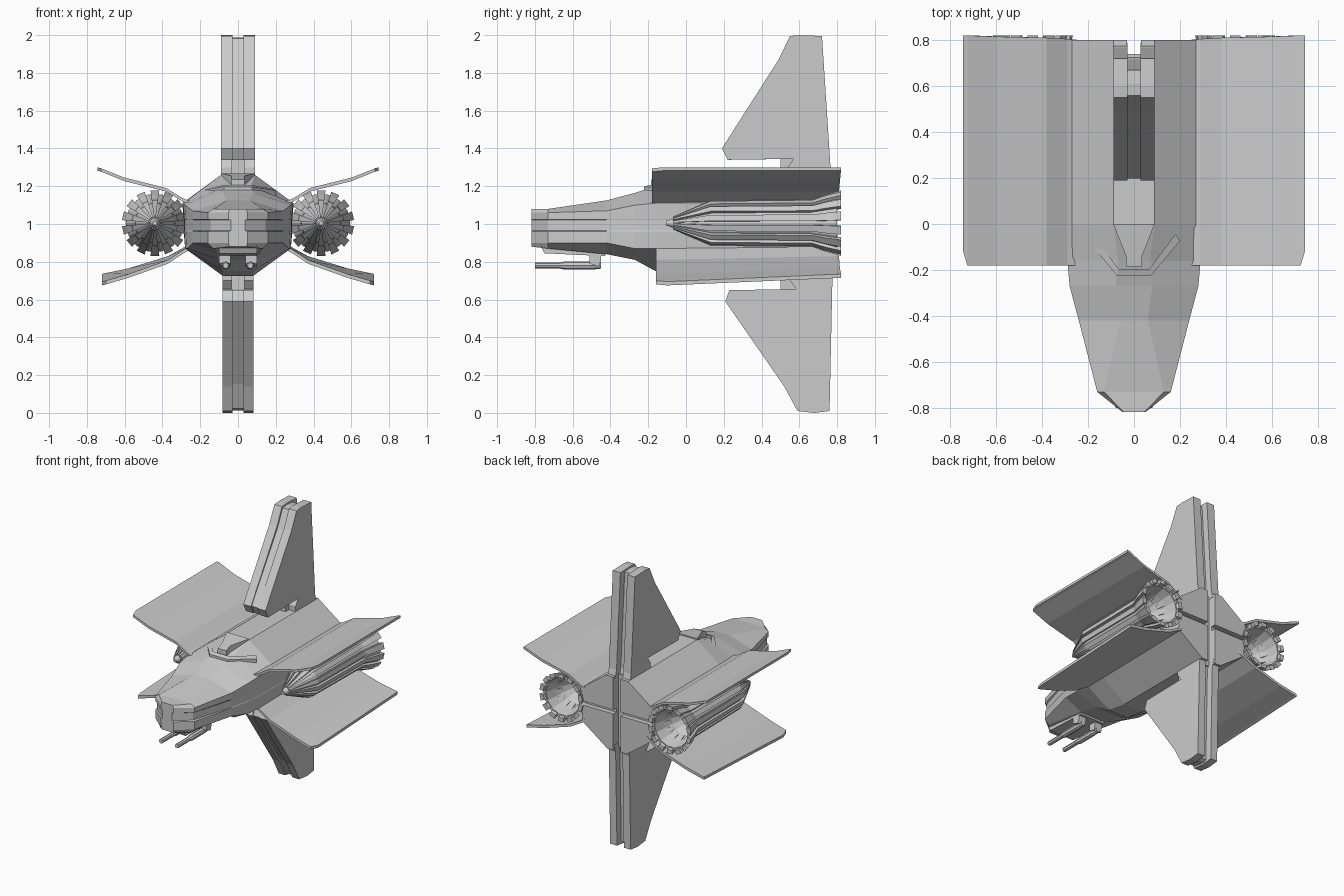
import bpy, bmesh
from math import sin, cos, pi

if "Cube" in bpy.data.objects:
    bpy.data.objects.remove(bpy.data.objects["Cube"])


def make(name, verts, faces):
    me = bpy.data.meshes.new(name)
    me.from_pydata(verts, [], faces)
    bm = bmesh.new()
    bm.from_mesh(me)
    bmesh.ops.recalc_face_normals(bm, faces=bm.faces)
    bm.to_mesh(me)
    bm.free()
    ob = bpy.data.objects.new(name, me)
    bpy.context.collection.objects.link(ob)
    return ob


def loft(name, rings, cap=True):
    """Skin a list of equal-length closed rings."""
    n = len(rings[0])
    faces = [(i*n + j, i*n + (j+1) % n, (i+1)*n + (j+1) % n, (i+1)*n + j)
             for i in range(len(rings) - 1) for j in range(n)]
    if cap:
        faces += [tuple(range(n)), tuple(range((len(rings)-1)*n, len(rings)*n))]
    return make(name, [v for r in rings for v in r], faces)


def side_slab(name, profile, x0, x1):
    """Extrude a (y, z) profile across x."""
    return loft(name, [[(x, y, z) for y, z in profile] for x in (x0, x1)])


def box(name, x, y, z):
    return side_slab(name, [(y[0], z[0]), (y[1], z[0]), (y[1], z[1]), (y[0], z[1])], *x)


def mirror(ob):
    m = ob.modifiers.new("mirror", 'MIRROR')
    m.use_axis = (True, False, False)
    e = bpy.data.objects.new(ob.name + "_centre", None)
    bpy.context.collection.objects.link(e)
    e.hide_render = True
    m.mirror_object = e


# Hull: y, top (x, z), shoulder (x, z), lower side (x, z), belly (x, z), groove depth
sections = [
    (-.818, .045, 1.08, .05, 1.06, .05, .90, .045, .88, .012),
    (-.73, .13, 1.08, .16, 1.06, .16, .90, .13, .87, .015),
    (-.42, .06, 1.125, .24, 1.07, .24, .90, .11, .84, .002),
    (-.27, .08, 1.165, .28, 1.10, .27, .87, .10, .81, .002),
    (-.16, .07, 1.20, .29, 1.11, .28, .87, .08, .75, .002),
    (.0, .09, 1.26, .295, 1.11, .28, .87, .08, .725, .002),
    (.80, .09, 1.26, .295, 1.11, .28, .87, .08, .725, .002)]
rings = []
for y, xt, zt, xs, zs, xl, zl, xb, zb, d in sections:
    xm = (xs + xl) / 2
    half = [(xt, zt), (xs, zs), (xm, 1.025), (xm-d, 1.02), (xm-d, .965), (xm, .96), (xl, zl), (xb, zb)]
    rings.append([(x, y, z) for x, z in half] + [(-x, y, z) for x, z in reversed(half)])
hull = loft("hull", rings)

# Cross-shaped groove in the hull's rear face
for name, x, y, z in (("groove_upright", (-.03, .03), (.74, .9), (.6, 1.4)),
                      ("groove_level", (-.4, .4), (.765, .9), (.99, 1.02))):
    cutter = box(name, x, y, z)
    cutter.hide_render = True
    cutter.hide_viewport = True
    b = hull.modifiers.new(name, 'BOOLEAN')
    b.object = cutter
    b.operation = 'DIFFERENCE'
    b.solver = 'EXACT'

# Spine front and the raised collar around it
loft("spine_front", [[(.035, -.185, z), (.035, -.14, z + .02), (.09, .0, 1.268 if z > 1.2 else 1.2),
                      (-.09, .0, 1.268 if z > 1.2 else 1.2), (-.035, -.14, z + .02), (-.035, -.185, z)]
                     for z in (1.17, 1.235)])
collar = []
for x, y, z in ((-.20, -.055, 1.165), (-.075, -.205, 1.185), (.075, -.205, 1.185), (.20, -.055, 1.165)):
    k = .9
    collar.append([(x, y - .018, z - .03), (x, y - .018, z + .012), (x*k, y + .01, z + .022), (x*k, y + .01, z - .03)])
loft("collar", collar)

# Tail fins: two outer slabs with a recessed core each
upper = [(.54, 1.24), (.54, 1.30), (.57, 1.345), (.22, 1.34), (.19, 1.40), (.49, 1.87),
         (.55, 1.995), (.60, 2.0), (.72, 1.995), (.765, 1.30), (.78, 1.24)]
lower = [(.55, .76), (.55, .70), (.585, .655), (.23, .65), (.208, .59), (.52, .14),
         (.59, .01), (.68, .0), (.76, .01), (.775, .70), (.79, .76)]
for tag, prof, hw in (("upper", upper, .09), ("lower", lower, .083)):
    mirror(side_slab(tag + "_fin_side", prof, .028, hw))
    s = 1 if tag == "upper" else -1
    core = [(y - .05 if i > 7 else y + .008, z - s*.012 if 4 < i < 9 else z) for i, (y, z) in enumerate(prof)]
    side_slab(tag + "_fin_core", core, -.03, .03)
    z = (1.24, 1.35) if s > 0 else (.65, .76)
    box(tag + "_fin_foot", (-.035, .035), (.50, .60), z)


# Wings: bent plates lofted outward; x, front y, rear y, front z, rear z
def wing(name, stations, t):
    mirror(loft(name, [[(x, y0, z0), (x, y1, z1), (x, y1, z1 - t), (x, y0, z0 - t)]
                       for x, y0, y1, z0, z1 in stations]))


wing("upper_wing", [(.25, -.18, .80, 1.12, 1.12), (.29, -.18, .805, 1.135, 1.135), (.38, -.18, .81, 1.19, 1.19),
                    (.60, -.18, .815, 1.245, 1.245), (.725, -.18, .82, 1.295, 1.295),
                    (.743, -.12, .82, 1.30, 1.30)], .018)
wing("lower_wing", [(.24, -.16, .80, .89, .90), (.28, -.16, .805, .87, .88), (.37, -.16, .81, .81, .83),
                    (.58, -.16, .815, .735, .765), (.70, -.16, .82, .70, .74), (.72, -.10, .82, .695, .735)], .02)

# Engines: open nacelle body with slats round the outside
EX, EZ, N = .44, 1.005, 14


def arc(y, r, a):
    return (EX + r*cos(a), y, EZ + r*sin(a))


body = [(-.105, .012), (.14, .105), (.66, .112), (.80, .155), (.80, .135), (.68, .11), (.58, .06), (.55, .01)]
mirror(loft("engine_body", [[arc(y, r, 2*pi*i/N) for i in range(N)] for y, r in body]))
slat_line = [(-.07, .034), (.13, .122), (.67, .128), (.735, .152), (.82, .175)]
verts, faces = [], []
for i in range(N):
    a, w, b = 2*pi*(i + .5)/N, .6*pi/N, len(verts)
    for y, r in slat_line:
        verts += [arc(y, r, a - w), arc(y, r, a + w), arc(y, r - .03, a + w), arc(y, r - .03, a - w)]
    m = len(slat_line)
    faces += [(b+4*k+j, b+4*k+(j+1) % 4, b+4*k+4+(j+1) % 4, b+4*k+4+j) for k in range(m-1) for j in range(4)]
    faces += [tuple(range(b, b+4)), tuple(range(b+4*m-4, b+4*m))]
mirror(make("engine_slats", verts, faces))

# Chin plate and twin guns
side_slab("chin_plate", [(-.77, .885), (-.75, .845), (-.43, .83), (-.40, .88)], -.10, .10)
gun = [(-.80, .016), (-.67, .016), (-.64, .022), (-.50, .022), (-.45, .016)]
mirror(loft("gun_barrel", [[(.065 + r*cos(pi*i/4), y, .78 + r*sin(pi*i/4)) for i in range(8)] for y, r in gun]))
mirror(side_slab("gun_mount", [(-.51, .79), (-.46, .775), (-.45, .81), (-.45, .85), (-.51, .85)], .04, .10))
